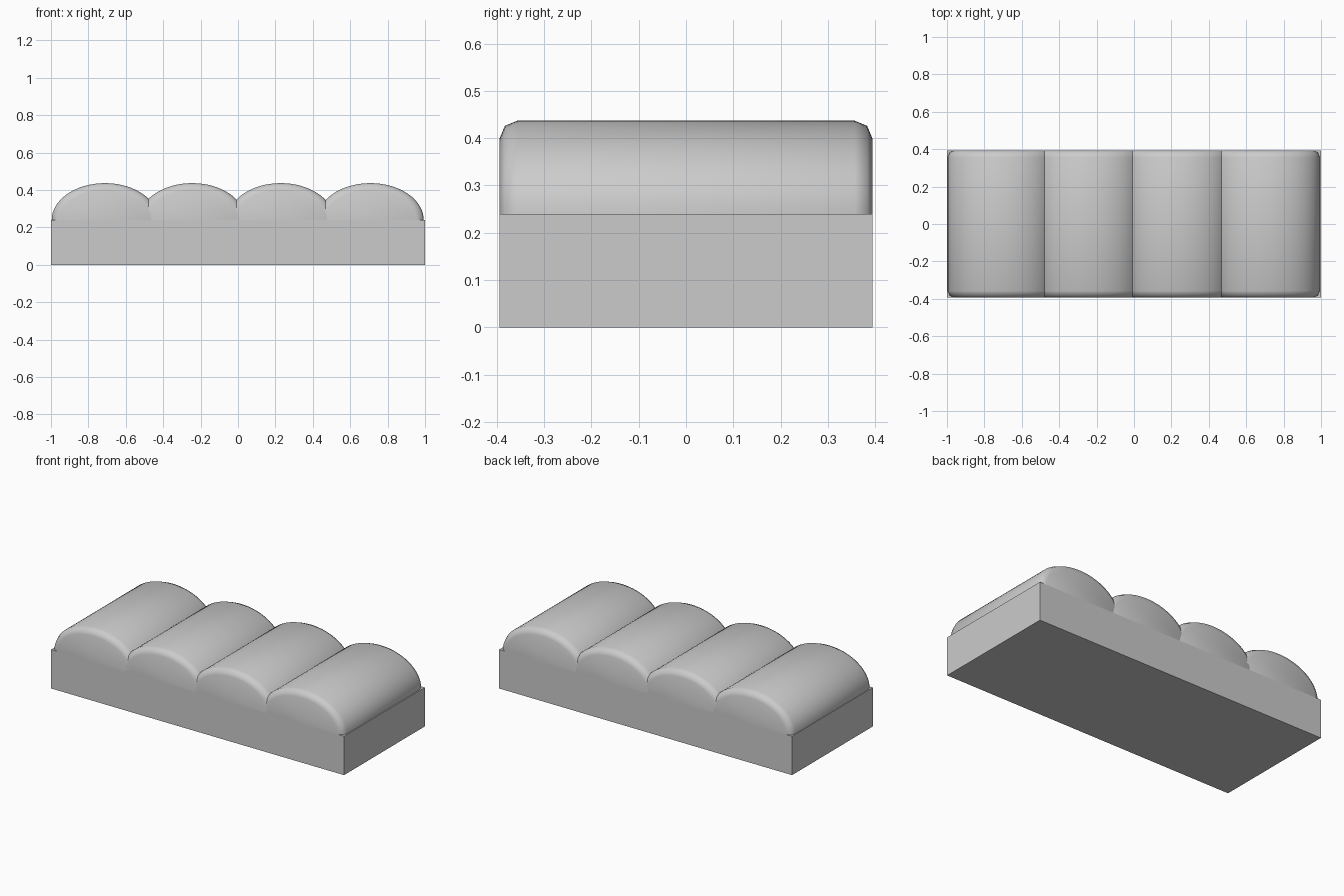
import bpy, bmesh
from math import pi, sin, cos, radians

if "Cube" in bpy.data.objects:
    bpy.data.objects.remove(bpy.data.objects["Cube"])

BASE_TOP = 0.24
HALF_Y = 0.394


def finish(name, bm):
    bmesh.ops.recalc_face_normals(bm, faces=bm.faces)
    mesh = bpy.data.meshes.new(name)
    bm.to_mesh(mesh)
    bm.free()
    obj = bpy.data.objects.new(name, mesh)
    bpy.context.collection.objects.link(obj)
    return obj


def cushion(name, x, a=0.285, b=0.197, steps=32):
    """Half-elliptic roll along y with rounded end rims."""
    bm = bmesh.new()
    # (y, inset) sections: flat end, rim, full body
    ends = [(HALF_Y, 0.037), (HALF_Y - 0.011, 0.011), (HALF_Y - 0.037, 0.0)]
    sections = [(-y, i) for y, i in ends] + ends[::-1]
    rings = []
    for y, i in sections:
        rings.append([bm.verts.new((x - (a - i) * cos(pi * k / steps), y,
                                    BASE_TOP + (b - i) * sin(pi * k / steps)))
                      for k in range(steps + 1)])
    n = steps + 1
    for r0, r1 in zip(rings, rings[1:]):
        for k in range(n):
            j = (k + 1) % n
            bm.faces.new((r0[k], r0[j], r1[j], r1[k]))
    bm.faces.new(rings[0])
    bm.faces.new(rings[-1])
    return finish(name, bm)


# Rectangular base block
bm = bmesh.new()
bmesh.ops.create_cube(bm, size=1)
bmesh.ops.scale(bm, vec=(2, HALF_Y * 2, BASE_TOP), verts=bm.verts)
bmesh.ops.translate(bm, vec=(0, 0, BASE_TOP / 2), verts=bm.verts)
finish("base", bm)

# Four overlapping padded rolls
for k, cx in enumerate((-0.711, -0.245, 0.229, 0.708)):
    obj = cushion(f"cushion_{k + 1}", cx)
    bpy.ops.object.select_all(action='DESELECT')
    obj.select_set(True)
    bpy.context.view_layer.objects.active = obj
    bpy.ops.object.shade_smooth_by_angle(angle=radians(50))
